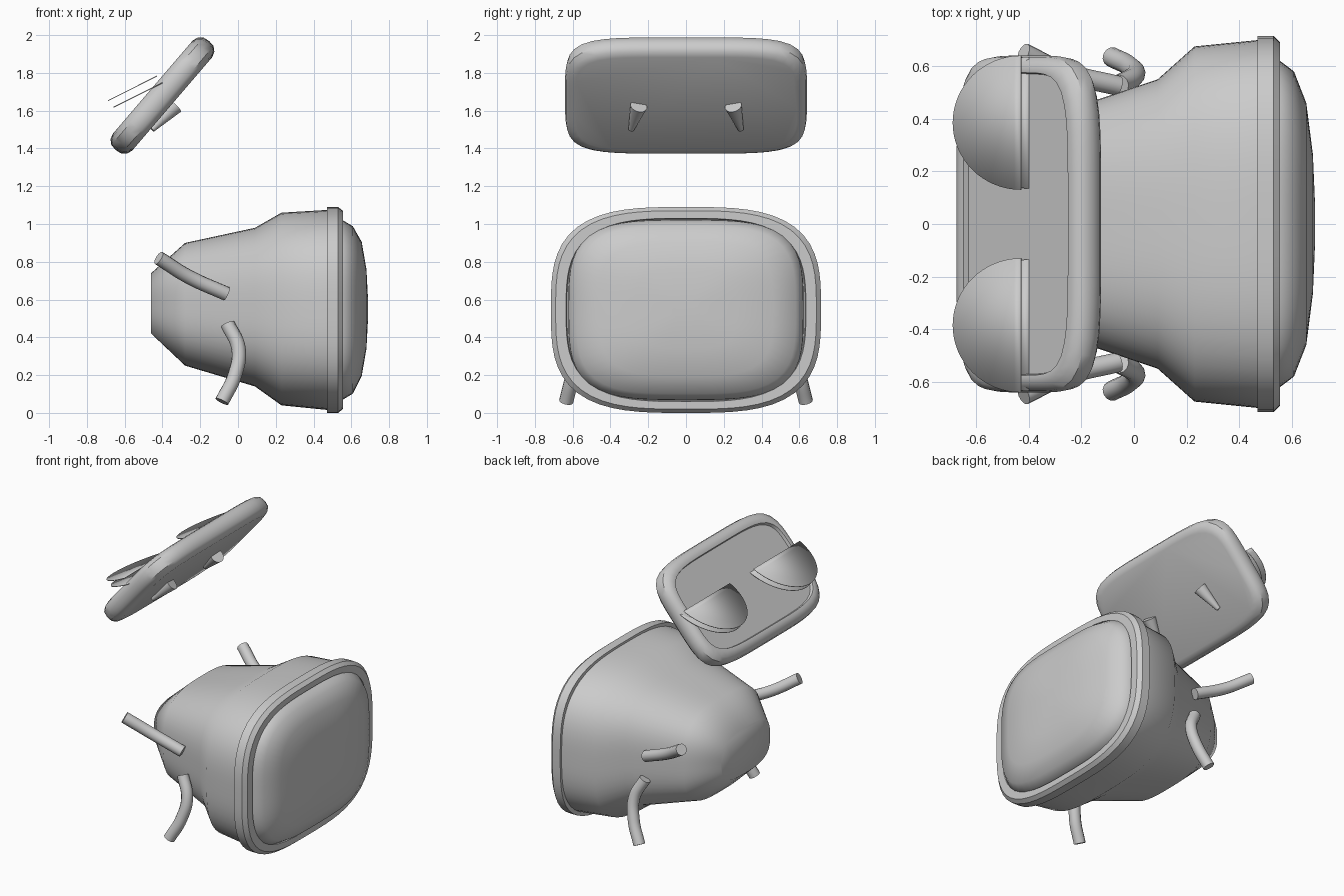
import bpy
import bmesh
import math
from mathutils import Vector

if "Cube" in bpy.data.objects:
    bpy.data.objects.remove(bpy.data.objects["Cube"], do_unlink=True)

grey = bpy.data.materials.new("plain_grey")
grey.use_nodes = True
grey.diffuse_color = (0.6, 0.6, 0.6, 1)
grey.node_tree.nodes["Principled BSDF"].inputs["Base Color"].default_value = (0.6, 0.6, 0.6, 1)


def finish(obj, name, angle=35):
    obj.name = name
    obj.data.materials.clear()
    obj.data.materials.append(grey)
    bpy.ops.object.select_all(action="DESELECT")
    obj.select_set(True)
    bpy.context.view_layer.objects.active = obj
    bpy.ops.object.shade_smooth_by_angle(angle=math.radians(angle))
    return obj


def new_object(name, bm):
    bmesh.ops.recalc_face_normals(bm, faces=bm.faces)
    mesh = bpy.data.meshes.new(name)
    bm.to_mesh(mesh)
    bm.free()
    obj = bpy.data.objects.new(name, mesh)
    bpy.context.collection.objects.link(obj)
    return obj


def loft(name, rings, power, angle=35, sides=72):
    """Skin rounded-rectangle rings (x, half width, half height, centre z) along x."""
    bm = bmesh.new()
    loops = []
    for x, hy, hz, cz in rings:
        loop = []
        for i in range(sides):
            a = math.tau * i / sides
            c, s = math.cos(a), math.sin(a)
            r = (abs(c) ** power + abs(s) ** power) ** (-1 / power)
            loop.append(bm.verts.new((x, hy * r * c, cz + hz * r * s)))
        loops.append(loop)
    for a, b in zip(loops, loops[1:]):
        for i in range(sides):
            j = (i + 1) % sides
            bm.faces.new((a[i], a[j], b[j], b[i]))
    bm.faces.new(loops[0])
    bm.faces.new(loops[-1])
    return finish(new_object(name, bm), name, angle)


def tube(name, points, radius):
    curve = bpy.data.curves.new(name, "CURVE")
    curve.dimensions = "3D"
    curve.bevel_depth = radius
    curve.bevel_resolution = 4
    curve.use_fill_caps = True
    spline = curve.splines.new("BEZIER")
    spline.bezier_points.add(len(points) - 1)
    for p, co in zip(spline.bezier_points, points):
        p.co = co
        p.handle_left_type = p.handle_right_type = "AUTO"
    obj = bpy.data.objects.new(name, curve)
    bpy.context.collection.objects.link(obj)
    bpy.ops.object.select_all(action="DESELECT")
    obj.select_set(True)
    bpy.context.view_layer.objects.active = obj
    bpy.ops.object.convert(target="MESH")
    finish(bpy.context.object, name)


def half_disc(name, location, length, width):
    bm = bmesh.new()
    arc = [math.pi * (0.5 + i / 32) for i in range(33)]
    bm.faces.new([bm.verts.new((length * math.cos(a), width * math.sin(a), 0)) for a in arc])
    obj = finish(new_object(name, bm), name)
    obj.location = location
    obj.rotation_euler.y = math.radians(-26.6)
    thick = obj.modifiers.new("thickness", "SOLIDIFY")
    thick.thickness = 0.004


# Tapered housing, front rim and domed front
loft("housing", [(-0.46, 0.27, 0.16, 0.58), (-0.28, 0.425, 0.325, 0.575),
                 (0.09, 0.55, 0.42, 0.56), (0.23, 0.675, 0.51, 0.55),
                 (0.48, 0.70, 0.53, 0.545)], 3.0, 50)
loft("front_rim", [(0.47, 0.715, 0.545, 0.545), (0.53, 0.715, 0.545, 0.545),
                   (0.555, 0.69, 0.525, 0.545), (0.555, 0.635, 0.485, 0.545),
                   (0.53, 0.63, 0.48, 0.545)], 3.2, 25)
loft("domed_front", [(0.50, 0.625, 0.478, 0.545), (0.555, 0.62, 0.475, 0.545),
                     (0.608, 0.58, 0.443, 0.545), (0.655, 0.46, 0.355, 0.55),
                     (0.68, 0.265, 0.21, 0.55), (0.688, 0.08, 0.06, 0.55)], 3.6, 50)

# Tilted floating panel with a rounded edge and a shallow recess on its upper face
panel = loft("tilted_panel", [(0.068, 0.585, 0.325, 0), (0.058, 0.615, 0.355, 0),
                              (0.035, 0.635, 0.375, 0), (0, 0.64, 0.38, 0),
                              (-0.035, 0.635, 0.375, 0), (-0.058, 0.615, 0.355, 0),
                              (-0.068, 0.59, 0.325, 0), (-0.066, 0.575, 0.305, 0),
                              (-0.045, 0.57, 0.30, 0)], 5)
panel.location = (-0.40, 0, 1.68)
panel.rotation_euler.y = math.radians(40.6)

for side, sign in (("left", -1), ("right", 1)):
    # Curved limbs
    tube(side + "_arm", [(-0.06, sign * 0.525, 0.63), (-0.26, sign * 0.575, 0.72),
                         (-0.42, sign * 0.65, 0.82)], 0.038)
    tube(side + "_leg", [(-0.055, sign * 0.53, 0.47), (0.003, sign * 0.565, 0.34),
                         (-0.017, sign * 0.60, 0.2), (-0.085, sign * 0.635, 0.06)], 0.038)

    # Paired thin half discs on the upper face
    half_disc(side + "_upper_half_disc", (-0.43, sign * 0.385, 1.785), 0.29, 0.255)
    half_disc(side + "_lower_half_disc", (-0.40, sign * 0.385, 1.75), 0.29, 0.25)

    # Tapered pegs on the lower face
    wide = Vector((-0.335, sign * 0.25, 1.625))
    tip = Vector((-0.455, sign * 0.29, 1.50))
    bpy.ops.mesh.primitive_cone_add(vertices=24, radius1=0.045, radius2=0.015,
                                    depth=(tip - wide).length, location=(wide + tip) / 2,
                                    rotation=(tip - wide).to_track_quat("Z", "Y").to_euler())
    finish(bpy.context.object, side + "_peg")
